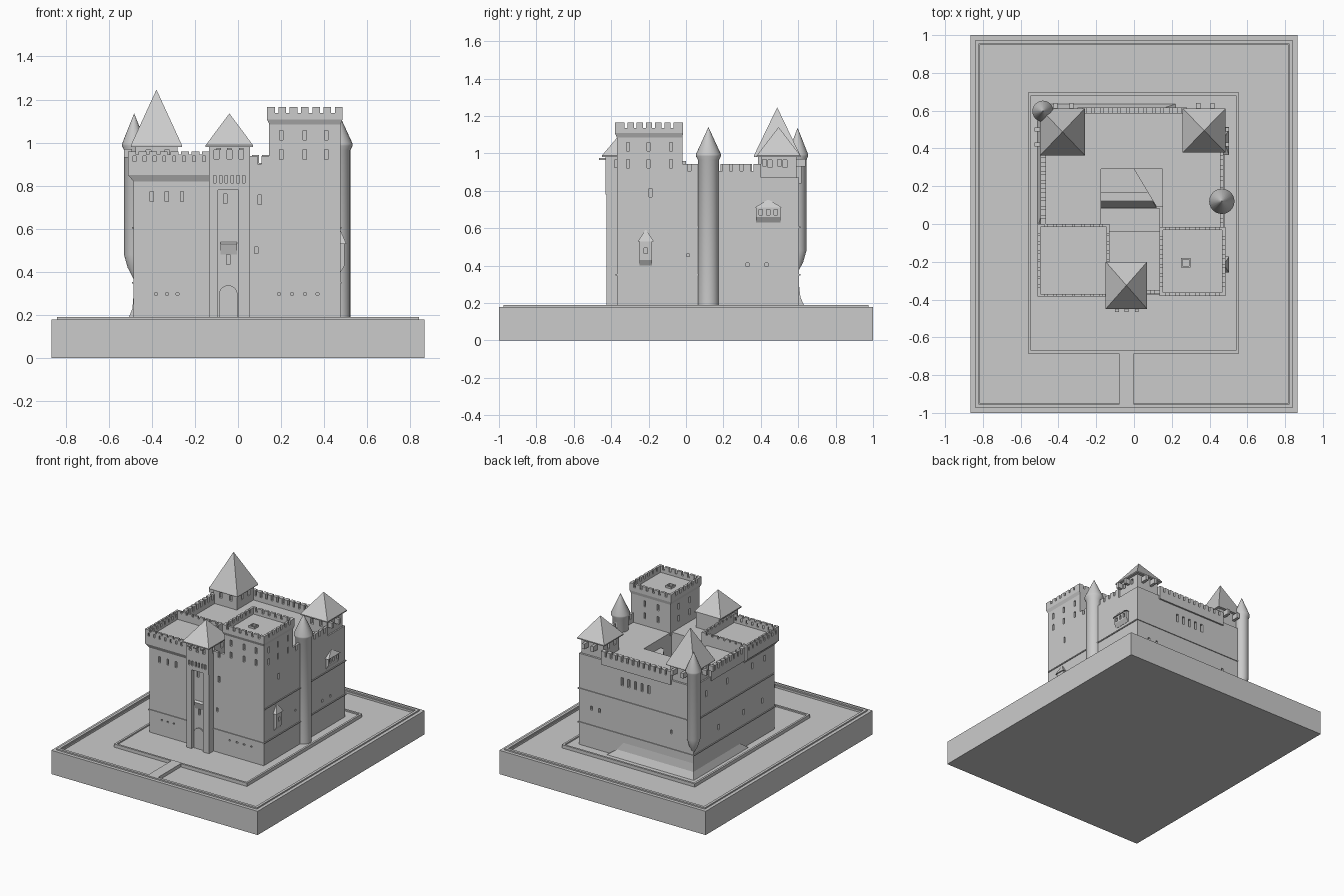
import bpy, bmesh, math

old = bpy.data.objects.get("Cube")
if old:
    bpy.data.objects.remove(old, do_unlink=True)

stone = bpy.data.materials.new("grey stone")
stone.use_nodes = True
GREY = (0.6, 0.6, 0.6, 1)
stone.diffuse_color = GREY
stone.node_tree.nodes["Principled BSDF"].inputs["Base Color"].default_value = GREY


def finish(name, bm):
    bmesh.ops.remove_doubles(bm, verts=bm.verts, dist=1e-6)
    bmesh.ops.recalc_face_normals(bm, faces=bm.faces)
    mesh = bpy.data.meshes.new(name)
    bm.to_mesh(mesh)
    bm.free()
    mesh.materials.append(stone)
    obj = bpy.data.objects.new(name, mesh)
    bpy.context.collection.objects.link(obj)
    return obj


def loft(bm, rings):
    """Skin a stack of rings with the same point count and cap both ends."""
    loops = [[bm.verts.new(p) for p in ring] for ring in rings]
    n = len(loops[0])
    for low, high in zip(loops, loops[1:]):
        for i in range(n):
            j = (i + 1) % n
            bm.faces.new((low[i], low[j], high[j], high[i]))
    bm.faces.new(loops[0][::-1])
    bm.faces.new(loops[-1])


def rect(x0, x1, y0, y1, z):
    return [(x0, y0, z), (x1, y0, z), (x1, y1, z), (x0, y1, z)]


def boxes(name, bounds):
    bm = bmesh.new()
    for x0, x1, y0, y1, z0, z1 in bounds:
        loft(bm, [rect(x0, x1, y0, y1, z0), rect(x0, x1, y0, y1, z1)])
    # separate boxes must stay separate shells
    bmesh.ops.recalc_face_normals(bm, faces=bm.faces)
    mesh = bpy.data.meshes.new(name)
    bm.to_mesh(mesh)
    bm.free()
    mesh.materials.append(stone)
    obj = bpy.data.objects.new(name, mesh)
    bpy.context.collection.objects.link(obj)
    return obj


def tapered(name, *layers):
    """Stack of rectangles, each (x0, x1, y0, y1, z)."""
    bm = bmesh.new()
    loft(bm, [rect(*layer) for layer in layers])
    return finish(name, bm)


def prism(name, points, z0, z1):
    bm = bmesh.new()
    loft(bm, [[(x, y, z) for x, y in points] for z in (z0, z1)])
    return finish(name, bm)


def turned(name, x, y, profile, sides=24):
    bm = bmesh.new()
    turn = [math.tau * i / sides for i in range(sides)]
    loft(bm, [[(x + r * math.cos(a), y + r * math.sin(a), z) for a in turn] for r, z in profile])
    obj = finish(name, bm)
    bpy.ops.object.select_all(action='DESELECT')
    obj.select_set(True)
    bpy.context.view_layer.objects.active = obj
    bpy.ops.object.shade_smooth_by_angle()


def pyramid(name, x0, x1, y0, y1, z, top):
    x, y = (x0 + x1) / 2, (y0 + y1) / 2
    e = 0.0005
    tapered(name, (x0, x1, y0, y1, z), (x0, x1, y0, y1, z + 0.008), (x - e, x + e, y - e, y + e, top))


def frame(x0, x1, y0, y1, z0, z1, t):
    """Four walls of thickness t just inside a rectangle."""
    return [(x0, x1, y0, y0 + t, z0, z1), (x0, x1, y1 - t, y1, z0, z1),
            (x0, x0 + t, y0 + t, y1 - t, z0, z1), (x1 - t, x1, y0 + t, y1 - t, z0, z1)]


def merlons(wall, count, height, fill=0.68):
    """Blocks spaced evenly along the top of a wall."""
    x0, x1, y0, y1, _, z = wall
    along_x = x1 - x0 > y1 - y0
    a, b = (x0, x1) if along_x else (y0, y1)
    size = (b - a) / (count - 1 + fill)
    for i in range(count):
        s, e = a + i * size, a + (i + fill) * size
        yield (s, e, y0, y1, z, z + height) if along_x else (x0, x1, s, e, z, z + height)


def battlement(name, walls, count, height):
    return boxes(name, walls + [m for w in walls for m in merlons(w, count, height)])


def slits(face, plane, places, z, w=0.016, h=0.045, depth=0.02):
    """Window cutters in the plane of a wall; face is 'x' or 'y'."""
    for u in places:
        across, through = (u - w / 2, u + w / 2), (plane - depth, plane + depth)
        pair = across + through if face == 'y' else through + across
        yield pair + (z - h / 2, z + h / 2)


def cut(obj, cutters):
    tool = boxes("cutter", list(cutters))
    tool.hide_render = True
    mod = obj.modifiers.new("openings", 'BOOLEAN')
    mod.operation, mod.solver, mod.object = 'DIFFERENCE', 'EXACT', tool
    mod.use_self = True
    bpy.context.view_layer.objects.active = obj
    bpy.ops.object.modifier_apply(modifier=mod.name)
    bpy.data.objects.remove(tool, do_unlink=True)


GROUND, ROOF = 0.18, 0.87
W, E, S, N = -0.485, 0.475, -0.37, 0.605

# base, moat banks, island and bridge
boxes("base_slab", [(-0.865, 0.865, -1, 1, 0, 0.165)])
boxes("outer_bank", frame(-0.865, 0.865, -1, 1, 0.165, GROUND, 0.05))
boxes("outer_kerb", frame(-0.84, 0.84, -0.975, 0.975, GROUND, 0.19, 0.02))
boxes("island", [(-0.56, 0.555, -0.685, 0.695, 0.165, GROUND)])
boxes("island_kerb", frame(-0.56, 0.555, -0.685, 0.695, GROUND, 0.19, 0.015))
boxes("bridge", [(-0.08, 0, -0.96, -0.67, 0.165, 0.19)])

# main keep with its courtyard and windows
keep = boxes("keep_walls", [(W, E, S, N, GROUND, ROOF)])
holes = [(-0.175, 0.15, -0.04, 0.29, 0.3, 1)]
holes += slits('y', S, (-0.4, -0.33, -0.26), 0.75)
holes += slits('y', S, (0.19, 0.25, 0.31, 0.37), 0.297, 0.014, 0.01)
holes += slits('y', S, (-0.38, -0.33, -0.28), 0.297, 0.014, 0.01)
holes += slits('y', S, (0.1,), 0.735)
holes += slits('y', S, (0.085,), 0.5, h=0.03)
holes += slits('y', N, [i * 0.055 for i in range(-2, 3)], 0.75, 0.02, 0.06)
holes += slits('y', N, (0.3, 0.37, -0.3), 0.48, h=0.03)
holes += slits('x', E, (-0.19,), 0.79)
holes += slits('x', E, (0.33, 0.43), 0.405, h=0.02)
holes += slits('x', E, (0.01,), 0.455, h=0.015)
holes += slits('x', W, (0.45, 0.2, -0.1, -0.25), 0.76)
holes += slits('x', W, (0.3, 0, -0.22), 0.45, h=0.04)
cut(keep, holes)
for z in (0.35, 0.605):
    south = S - 0.006 if z < 0.5 else S + 0.01
    boxes("string_course", frame(W - 0.006, E + 0.006, south, N + 0.006, z - 0.004, z + 0.004, 0.02))
tapered("sloped_footing", (-0.51, 0.22, -0.02, 0.635, GROUND), (-0.49, 0.15, 0.05, 0.612, 0.23),
        (W, 0.1, 0.1, N, 0.29))

# courtyard buildings
boxes("courtyard_hall", [(-0.175, 0.135, -0.04, 0.085, 0.3, 0.62)])
boxes("courtyard_wing", [(-0.175, 0.12, 0.085, 0.17, 0.3, 0.6)])
tapered("courtyard_wing_roof", (-0.175, 0.12, 0.085, 0.17, 0.6), (-0.175, 0.1, 0.119, 0.121, 0.68))
prism("courtyard_stair", [(0, 0.29), (0.12, 0.09), (0.15, 0.09), (0.15, 0.29)], 0.3, 0.8)

# wall-top parapets
T = 0.02
for name, wall, count in (
        ("back_parapet", (-0.3, 0.28, N - T, N + 0.012, ROOF - 0.03, 0.905), 13),
        ("left_parapet", (W - 0.01, W + T, 0, 0.4, ROOF - 0.03, 0.905), 9),
        ("right_parapet", (E - T, E, -0.03, 0.4, ROOF, 0.905), 8),
        ("front_parapet", (0.05, 0.15, S, S + T, ROOF, 0.9), 2)):
    battlement(name, [wall], count, 0.037)

# front gallery block with overhanging parapet
tapered("gallery_block", (W, -0.13, S, 0, 0.82), (-0.51, -0.13, -0.385, 0, 0.85),
        (-0.51, -0.13, -0.385, 0, 0.895))
gallery = boxes("gallery_parapet", frame(-0.51, -0.13, -0.385, 0, 0.895, 0.945, 0.015))
spots = [-0.48 + i * 0.046 for i in range(8)]
cut(gallery, list(slits('y', -0.385, spots, 0.925, 0.013, 0.025))
    + list(slits('x', -0.51, [s + 0.13 for s in spots], 0.925, 0.013, 0.025)))
boxes("gallery_merlons", [m for w in frame(-0.51, -0.13, -0.385, 0, 0.895, 0.945, 0.015)
                          for m in merlons(w, 8, 0.015, 0.75)])

# great square tower
tower = boxes("great_tower", [(0.145, E, S, -0.02, ROOF - 0.02, 1.105)])
panes = []
for z in (0.945, 1.035):
    panes += slits('y', S, (0.2, 0.31, 0.41), z)
    panes += slits('x', E, (-0.31, -0.2, -0.08), z)
    panes += slits('y', -0.02, (0.25, 0.36), z)
    panes += slits('x', 0.145, (-0.25, -0.12), z)
cut(tower, panes)
tapered("great_tower_corbel", (0.145, E, S, -0.02, 1.085), (0.135, 0.485, -0.38, -0.015, 1.108),
        (0.135, 0.485, -0.38, -0.015, 1.115))
battlement("great_tower_parapet", frame(0.135, 0.485, -0.38, -0.015, 1.11, 1.137, 0.018), 7, 0.028)
boxes("roof_hatch", frame(0.25, 0.3, -0.23, -0.18, 1.11, 1.13, 0.008))

# gate tower
GX0, GX1 = -0.135, 0.055
boxes("gate_piers", [(x0, x1, -0.425, S + 0.01, GROUND, 0.79)
                     for x0, x1 in ((GX0, -0.092), (0.003, GX1))])
gate = boxes("gate_back_wall", [(-0.1, 0.01, -0.395, S + 0.01, GROUND, 0.79)])
cut(gate, list(slits('y', -0.395, (-0.045,), 0.46, h=0.05, depth=0.015))
    + list(slits('y', -0.395, (-0.06,), 0.74, depth=0.015)))
tapered("gate_sill", (-0.082, -0.005, -0.397, S, 0.48), (-0.082, -0.005, -0.41, S, 0.53),
        (-0.082, -0.005, -0.396, S, 0.54))
arch = [(-0.045 + s * math.cos(a), z + s * math.sin(a)) for s, z in ((0.043, 0.295),)
        for a in [math.pi * i / 10 for i in range(11)]]
bm = bmesh.new()
outline = [(-0.002, GROUND)] + arch + [(-0.088, GROUND)]
loft(bm, [[(x, y, z) for x, z in outline] for y in (-0.404, -0.38)])
finish("gate_door", bm)
head = boxes("gate_tower_head", [(GX0, GX1, -0.43, -0.2, 0.78, 0.98)])
cut(head, list(slits('y', -0.43, [-0.108 + i * 0.027 for i in range(6)], 0.83, 0.012, 0.036))
    + list(slits('y', -0.43, (-0.1, -0.04, 0.015), 0.945, 0.022, 0.042))
    + [c for side in (GX0, GX1) for c in slits('x', side, (-0.37, -0.27), 0.945, 0.022, 0.042)])
boxes("gate_beams", [(x - 0.01, x + 0.01, -0.465, -0.42, 0.965, 0.975) for x in (-0.09, -0.04, 0.015)])
pyramid("gate_tower_roof", -0.15, 0.07, -0.45, -0.2, 0.98, 1.135)

# back corner towers with pyramid roofs and projecting beams
for side, x0, x1, y0, top in (("right_corner", -0.475, -0.28, 0.385, 1.245),
                              ("left_corner", 0.28, 0.465, 0.4, 1.14)):
    body = boxes(side + "_tower", [(x0, x1, y0, 0.59, ROOF - 0.02, 0.985)])
    mids = (x0 + 0.06, x1 - 0.05)
    cut(body, [c for y in (y0, 0.59) for c in slits('y', y, mids, 0.945, 0.022, 0.04)]
        + [c for x in (x0, x1) for c in slits('x', x, (0.45, 0.53), 0.945, 0.022, 0.04)])
    pyramid(side + "_roof", x0 - 0.022, x1 + 0.02, y0 - 0.022, 0.612, 0.98, top)
    edge = -0.51 if x0 < 0 else 0.485
    boxes(side + "_beams", [(x - 0.011, x + 0.011, 0.57, 0.64, 0.93, 0.97) for x in mids]
          + [(edge - 0.018, edge + 0.018, y - 0.011, y + 0.011, 0.93, 0.97) for y in (0.42, 0.5)])

# round turrets
turned("tall_turret", 0.465, 0.12, [(0.056, GROUND), (0.056, 0.965), (0.067, 0.985), (0.067, 0.995),
                                   (0.0005, 1.14)])
turned("hanging_turret", -0.482, 0.597, [(0.004, 0.37), (0.03, 0.42), (0.047, 0.48), (0.047, 0.965),
                                        (0.056, 0.985), (0.056, 0.995), (0.0005, 1.135)])

# small lookouts on the side wall
for name, y, half, z0, z1, top in (("lookout_box", -0.215, 0.033, 0.43, 0.53, 0.59),
                                   ("wide_lookout", 0.44, 0.065, 0.66, 0.71, 0.75)):
    a, b = y - half, y + half
    tapered(name + "_foot", (E - 0.02, E + 0.002, a, b, z0 - 0.03), (E - 0.02, E + 0.02, a, b, z0))
    shell = boxes(name, [(E - 0.02, E + 0.02, a, b, z0, z1)])
    views = (y,) if half < 0.05 else (y - 0.04, y, y + 0.04)
    cut(shell, slits('x', E + 0.02, views, (z0 + z1) / 2, 0.018, 0.03, 0.012))
    tapered(name + "_roof", (E - 0.02, E + 0.028, a - 0.009, b + 0.009, z1),
            (E - 0.02, E + 0.002, y - half * 0.1, y + half * 0.1, top))
